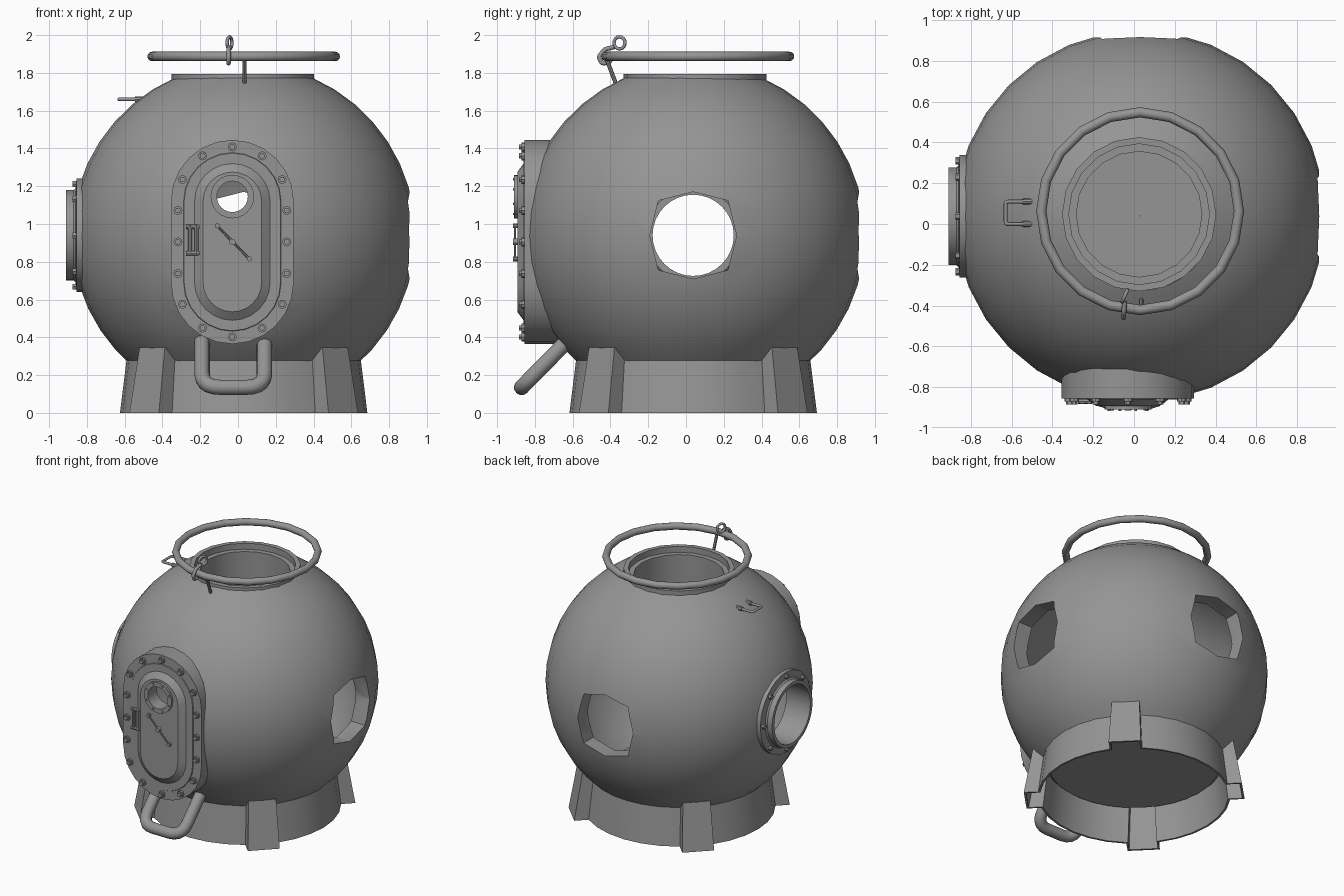
import bpy, bmesh
from math import sin, cos, pi, sqrt, radians, asin
from mathutils import Vector, Matrix

if "Cube" in bpy.data.objects:
    bpy.data.objects.remove(bpy.data.objects["Cube"])

grey = bpy.data.materials.new("plain grey")
grey.use_nodes = True
grey.diffuse_color = (0.3, 0.3, 0.3, 1)
grey.node_tree.nodes["Principled BSDF"].inputs["Base Color"].default_value = (0.3, 0.3, 0.3, 1)

CENTRE = Vector((0.03, 0.038, 0.94))
RADIUS, INNER = 0.91, 0.8
DOOR = Vector((-0.03, 0, 0.905))
STRAIGHT = 0.215          # half length of the door's straight sides


def finish(name, mesh):
    obj = bpy.data.objects.new(name, mesh)
    bpy.context.scene.collection.objects.link(obj)
    mesh.materials.clear()
    mesh.materials.append(grey)
    return obj


def loft(name, rings, loop=False):
    """Skin a list of point rings; cap the ends, or join them when loop is set."""
    bm = bmesh.new()
    rows = [[bm.verts.new(p) for p in ring] for ring in rings]
    n = len(rows[0])
    pairs = list(zip(rows, rows[1:])) + ([(rows[-1], rows[0])] if loop else [])
    for a, b in pairs:
        for i in range(n):
            j = (i + 1) % n
            bm.faces.new((a[i], a[j], b[j], b[i]))
    if not loop:
        bm.faces.new(rows[0])
        bm.faces.new(rows[-1])
    bmesh.ops.recalc_face_normals(bm, faces=bm.faces)
    mesh = bpy.data.meshes.new(name)
    bm.to_mesh(mesh)
    bm.free()
    return finish(name, mesh)


def lathe(name, profile, n, origin=(0, 0, 0), axis=(0, 0, 1), loop=False, bulge=0.0):
    """Turn (radius, height) points about an axis; bulge pushes out odd points."""
    m = Matrix.Translation(origin) @ Vector(axis).to_track_quat('Z', 'Y').to_matrix().to_4x4()
    turn = [(2 * pi * i / n, bulge * (i % 2)) for i in range(n)]
    return loft(name, [[m @ Vector(((r + d) * cos(t), (r + d) * sin(t), h)) for t, d in turn]
                       for r, h in profile], loop)


def rod(name, a, b, r, n=8):
    a, b = Vector(a), Vector(b)
    return lathe(name, [(r, 0), (r, (b - a).length)], n, a, b - a)


def torus(name, origin, axis, major, minor, n, m=12):
    profile = [(major + minor * cos(2 * pi * i / m), minor * sin(2 * pi * i / m)) for i in range(m)]
    return lathe(name, profile, n, origin, axis, True)


def tube(name, points, r, fillet):
    """Round bar along a path with filleted corners."""
    pts = [Vector(p) for p in points]
    path = [pts[0]]
    for a, p, b in zip(pts, pts[1:], pts[2:]):
        s, e = p + (a - p).normalized() * fillet, p + (b - p).normalized() * fillet
        for k in range(6):
            t = k / 5
            path.append(s * (1 - t) ** 2 + p * 2 * t * (1 - t) + e * t * t)
    path.append(pts[-1])
    curve = bpy.data.curves.new(name, 'CURVE')
    curve.dimensions = '3D'
    curve.bevel_depth, curve.bevel_resolution, curve.use_fill_caps = r, 4, True
    spline = curve.splines.new('POLY')
    spline.points.add(len(path) - 1)
    for sp, p in zip(spline.points, path):
        sp.co = (*p, 1)
    temp = bpy.data.objects.new(name + "_path", curve)
    bpy.context.scene.collection.objects.link(temp)
    bpy.context.view_layer.update()
    mesh = bpy.data.meshes.new_from_object(temp.evaluated_get(bpy.context.evaluated_depsgraph_get()))
    bpy.data.objects.remove(temp)
    return finish(name, mesh)


def stadium(r, y, n=12):
    """Upright oval ring of the door at depth y."""
    ring = []
    for half, side in enumerate((1, -1)):
        for i in range(n + 1):
            t = pi * (half + i / n)
            ring.append(DOOR + Vector((r * cos(t), y, side * STRAIGHT + r * sin(t))))
    return ring


def base_ring(z, r, w, far, steps=6):
    """Round outline with four square bumps, w half wide and reaching out to far."""
    ring = []
    a = asin(w / r)
    for k in range(4):
        turn = Matrix.Translation((CENTRE.x, CENTRE.y, z)) @ Matrix.Rotation(pi / 4 + k * pi / 2, 4, 'Z')
        corner = [(r * cos(a), -w), (far, -w), (far, w)]
        bow = [a + (pi / 2 - 2 * a) * i / steps for i in range(steps)]
        corner += [(r * cos(t), r * sin(t)) for t in bow]
        ring += [turn @ Vector((x, y, 0)) for x, y in corner]
    return ring


def cut(obj, cutter):
    mod = obj.modifiers.new("cut", 'BOOLEAN')
    mod.operation, mod.solver, mod.object = 'DIFFERENCE', 'EXACT', cutter
    bpy.context.view_layer.objects.active = obj
    bpy.ops.object.modifier_apply(modifier=mod.name)
    bpy.data.objects.remove(cutter)


# Thick hollow ball with a flat floor and open top
def arc(radius, low, high, steps=14):
    a, b = asin(low / radius), asin(high / radius)
    return [(radius * cos(a + (b - a) * i / steps), radius * sin(a + (b - a) * i / steps))
            for i in range(steps + 1)]


MOUTH = 0.365
outer_top, inner_top = (sqrt(r * r - MOUTH ** 2) for r in (RADIUS, INNER))
profile = ([(0.002, -0.7)] + arc(RADIUS, -0.7, outer_top)
           + arc(INNER, -0.65, inner_top)[::-1] + [(0.002, -0.65)])
hull = lathe("hull", profile, 32, CENTRE, loop=True)

# Eight-sided openings, side port opening and doorway
for axis in ((1, 0, 0), (0, 1, 0)):
    cut(hull, lathe("opening_cutter", [(0.23, 0.5), (0.23, 1.2)], 8, CENTRE, axis, bulge=0.03))
cut(hull, lathe("port_cutter", [(0.25, 0.5), (0.25, 1.2)], 24, CENTRE, (-1, 0, 0)))
cut(hull, loft("doorway_cutter", [stadium(0.3, -0.4), stadium(0.3, -1.1)]))

# Stepped collar and entry tube lining the top opening
lathe("top_collar", [(0.378, 1.65), (0.378, 1.795), (0.345, 1.795), (0.345, 1.75),
                     (0.308, 1.75), (0.308, 1.42), (0.325, 1.42), (0.325, 1.65)],
      20, (0.025, 0.048, 0), loop=True)

# Thin base skirt with four hollow feet
loft("base_skirt", [base_ring(0, 0.655, 0.11, 0.745), base_ring(0.345, 0.612, 0.095, 0.685),
                    base_ring(0.345, 0.597, 0.083, 0.67), base_ring(0, 0.64, 0.098, 0.73)], True)

# Side port with bolted flange
lathe("side_port", [(0.3, 0.8), (0.3, 0.885), (0.25, 0.89), (0.24, 0.9), (0.24, 0.94),
                    (0.215, 0.94), (0.215, 0.74), (0.25, 0.74)], 32, CENTRE, (-1, 0, 0), True)
for k in range(8):
    t = k * pi / 4
    p = CENTRE + Vector((-0.88, 0.272 * cos(t), 0.272 * sin(t)))
    rod("port_bolt", p, p + Vector((-0.025, 0, 0)), 0.018, 6)

# Front door: flange, raised bevelled panel and see-through window
steps = [(0.24, -0.8), (0.24, -0.61), (0.325, -0.61), (0.325, -0.855), (0.258, -0.855),
         (0.255, -0.86), (0.2, -0.86), (0.155, -0.893)]
door = loft("door", [stadium(r, y) for r, y in steps])
WINDOW = Vector((-0.03, 0, 1.145))
FRONT = (0, -1, 0)
cut(door, lathe("window_cutter", [(0.085, 0.5), (0.085, 1.1)], 24, WINDOW, FRONT))
lathe("window_frame", [(0.115, 0.85), (0.115, 0.91), (0.082, 0.91), (0.082, 0.85)],
      24, WINDOW, FRONT, True)
for k in range(8):
    t = (k + 0.5) * pi / 4
    p = WINDOW + Vector((0.1 * cos(t), -0.905, 0.1 * sin(t)))
    rod("window_bolt", p, p + Vector((0, -0.012, 0)), 0.007, 6)

# Sixteen bolts evenly spaced round the door flange
R = 0.288
perimeter = 4 * STRAIGHT + 2 * pi * R
for k in range(16):
    s = (k * perimeter / 16) % perimeter
    flip = -1 if s >= perimeter / 2 else 1
    s %= perimeter / 2
    quarter = pi * R / 2
    if s < quarter:
        x, z = R * sin(s / R), STRAIGHT + R * cos(s / R)
    elif s < quarter + 2 * STRAIGHT:
        x, z = R, STRAIGHT - (s - quarter)
    else:
        t = (s - quarter - 2 * STRAIGHT) / R
        x, z = R * cos(t), -STRAIGHT - R * sin(t)
    p = DOOR + Vector((flip * x, -0.85, flip * z))
    rod("door_bolt_washer", p, p + Vector((0, -0.02, 0)), 0.024, 8)
    rod("door_bolt", p, p + Vector((0, -0.035, 0)), 0.016, 6)

# Door latch bar with knobs, and side hinge
rod("latch_bar", (-0.11, -0.905, 0.99), (0.06, -0.905, 0.815), 0.006)
rod("latch_hub", (-0.03, -0.88, 0.905), (-0.03, -0.915, 0.905), 0.017, 12)
for x, z in ((-0.11, 0.99), (0.06, 0.815)):
    rod("latch_knob", (x, -0.893, z), (x, -0.915, z), 0.013, 10)
for x in (-0.255, -0.22):
    rod("hinge_pin", (x, -0.872, 0.835), (x, -0.872, 0.995), 0.011)
for z in (0.845, 0.985):
    rod("hinge_strap", (-0.275, -0.87, z), (-0.205, -0.87, z), 0.012)

# Step handle below the door
tube("step_handle", [(-0.19, -0.57, 0.44), (-0.19, -0.87, 0.135), (0.14, -0.87, 0.135), (0.14, -0.57, 0.44)],
     0.041, 0.1)

# Small grab handle high on the side
tube("grab_handle", [(-0.52, 0, 1.66), (-0.63, 0, 1.66), (-0.63, 0.11, 1.66), (-0.52, 0.11, 1.66)],
     0.009, 0.012)
for y in (0, 0.11):
    rod("grab_handle_foot", (-0.545, y, 1.66), (-0.5, y, 1.66), 0.015)

# Lifting ring, its stay, and hook with eye
torus("lifting_ring", (0.03, 0.063, 1.887), (0, 0, 1), 0.485, 0.025, 20)
rod("ring_stay", (0.035, -0.37, 1.74), (0.035, -0.425, 1.885), 0.011)
torus("hook_eye", (-0.045, -0.352, 1.959), (0.9, -0.4, 0), 0.032, 0.009, 16)
tube("hook", [(-0.045, -0.38, 1.937), (-0.05, -0.43, 1.925), (-0.05, -0.462, 1.885),
              (-0.05, -0.445, 1.85), (-0.05, -0.405, 1.855), (-0.05, -0.392, 1.885)], 0.012, 0.012)

# Smooth shading with crisp edges
bpy.ops.object.select_all(action='DESELECT')
for obj in bpy.context.scene.objects:
    if obj.type == 'MESH':
        obj.select_set(True)
        bpy.context.view_layer.objects.active = obj
bpy.ops.object.shade_smooth_by_angle(angle=radians(32))
